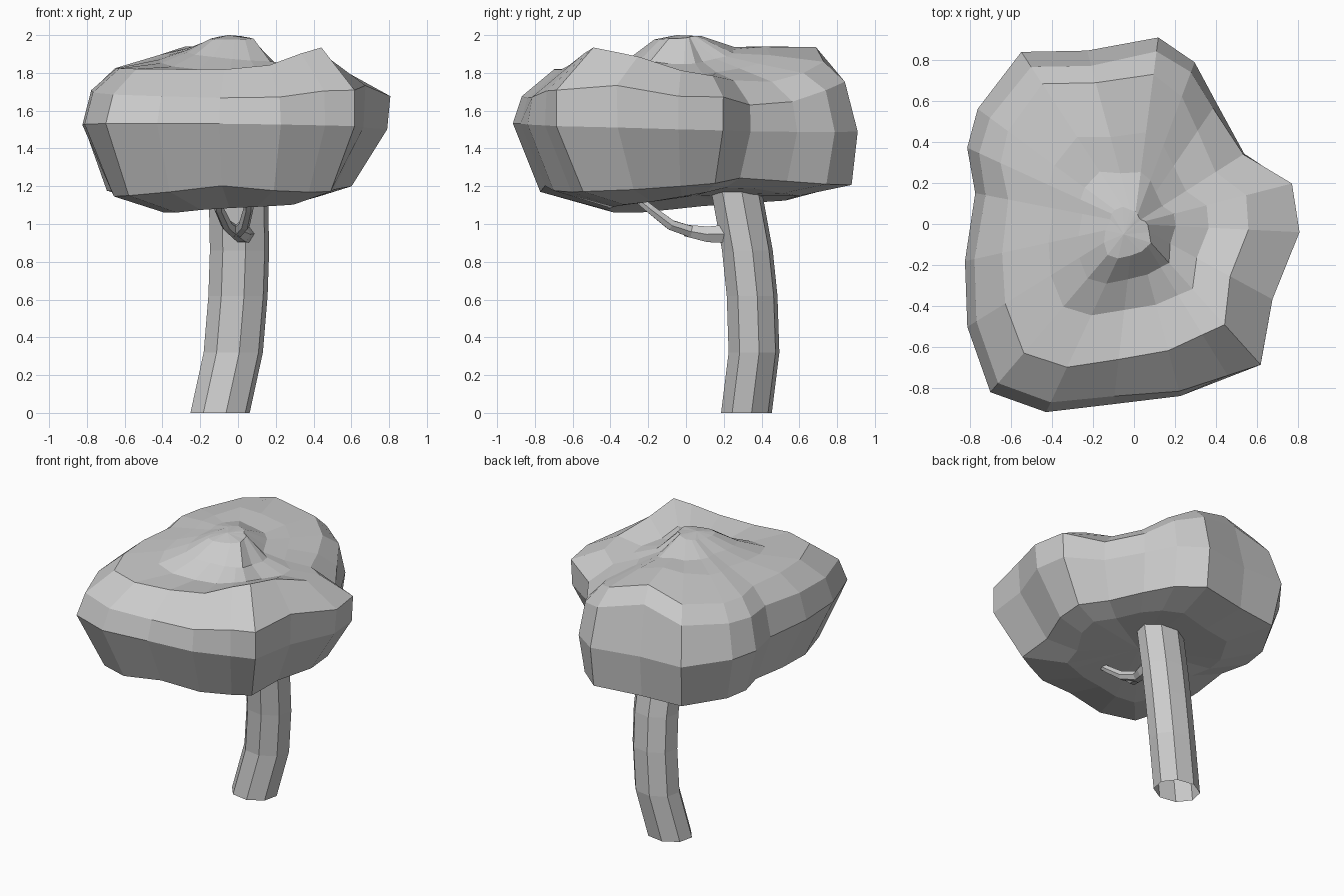
import bpy, bmesh
from math import cos, sin, pi, exp, hypot
from mathutils import Vector

if "Cube" in bpy.data.objects:
    bpy.data.objects.remove(bpy.data.objects["Cube"])


def loft(name, rings, start=None, end=None):
    """Skin closed rings with quads; optional tip points close the ends."""
    bm = bmesh.new()
    loops = [[bm.verts.new(p) for p in ring] for ring in rings]
    n = len(loops[0])
    for a, b in zip(loops, loops[1:]):
        for i in range(n):
            j = (i + 1) % n
            bm.faces.new((a[i], a[j], b[j], b[i]))
    for tip, loop in ((start, loops[0]), (end, loops[-1])):
        if tip:
            v = bm.verts.new(tip)
            for i in range(n):
                bm.faces.new((v, loop[i], loop[(i + 1) % n]))
    bmesh.ops.recalc_face_normals(bm, faces=bm.faces)
    mesh = bpy.data.meshes.new(name)
    bm.to_mesh(mesh)
    bm.free()
    obj = bpy.data.objects.new(name, mesh)
    bpy.context.collection.objects.link(obj)
    return obj


def tube(name, path, r0, r1, sides=6):
    """Tapered limb following a path."""
    pts = [Vector(p) for p in path]
    last = len(pts) - 1
    rings = []
    for i, p in enumerate(pts):
        r = r0 + (r1 - r0) * i / last
        d = (pts[min(i + 1, last)] - pts[max(i - 1, 0)]).normalized()
        u = Vector((1, 0, 0))
        u = (u - d * u.dot(d)).normalized()
        w = d.cross(u)
        rings.append([p + r * (u * cos(2 * pi * k / sides) + w * sin(2 * pi * k / sides))
                      for k in range(sides)])
    return loft(name, rings)


# Trunk: bent eight-sided column, open at the foot
spine = [(-.095, .32, 0), (-.025, .36, .32), (0, .35, .62), (.008, .325, .86), (0, .25, 1.27)]
angles = [k * pi / 4 + .2 for k in range(8)]
loft("trunk", [[(x + .16 * cos(a), y + .137 * sin(a), z) for a in angles] for x, y, z in spine])

# Small forked branch reaching forward from the trunk
tube("branch", [(.04, .27, .95), (.02, .12, .945), (-.02, 0, .965)], .06, .035)
for name, x in (("branch_fork_left", -.1), ("branch_fork_right", .055)):
    tube(name, [(-.01, .04, .955), (x * .6, -.08, .995), (x, -.19, 1.08), (x, -.3, 1.17)], .035, .022)

# Canopy: one plan outline, scaled and tilted ring by ring
outline = [(.81, -.04), (.78, .2), (.55, .35), (.41, .6), (.3, .8), (.12, .92), (-.23, .85),
           (-.55, .84), (-.76, .56), (-.81, .37), (-.77, .15), (-.82, -.18), (-.81, -.5),
           (-.7, -.82), (-.43, -.92), (-.1, -.885), (.23, -.85), (.47, -.76), (.63, -.7), (.68, -.37)]
peaks = [(.47, -.45, .13), (-.16, .67, .12), (.46, .45, -.08)]   # upper side: two peaks, one dip
lifts = [(-.1, -.75, .05), (.3, .25, .05), (-.4, -.35, -.02)]    # underside undulation


def ring(scale, right, back, side, z, lift_right, lift_back):
    """Outline scaled about the centre, leaning right, back and to both sides."""
    pts = []
    for x, y in outline:
        c, s = x / hypot(x, y), y / hypot(x, y)
        k = scale + right * c + back * s + side * c * c
        px, py, pz = x * k, y * k, z + lift_right * c + lift_back * s
        if not 1.4 < z < 1.6:
            for bx, by, h in (peaks if z > 1.6 else lifts):
                pz += h * exp(-((px - bx) ** 2 + (py - by) ** 2) / .08)
        pts.append((px, py, pz))
    return pts


loft("canopy", [
    ring(.55, 0, .1, -.02, 1.11, .02, .03),           # underside
    ring(.90, -.035, .06, -.12, 1.18, .015, .025),    # lower edge
    ring(.99, -.015, 0, 0, 1.51, -.01, -.02),         # widest band
    ring(.93, .025, -.02, .04, 1.695, -.02, .03),     # upper band
    ring(.77, -.05, .03, -.03, 1.815, -.01, 0),       # shoulder
    ring(.48, -.03, .01, 0, 1.835, -.045, .04),       # fold round the crown
    ring(.29, -.04, -.01, 0, 1.885, -.04, .02),       # crown base
    ring(.12, -.04, -.05, 0, 1.985, 0, .01),          # crown top
], start=(0, .05, 1.15), end=(-.05, -.05, 2))
